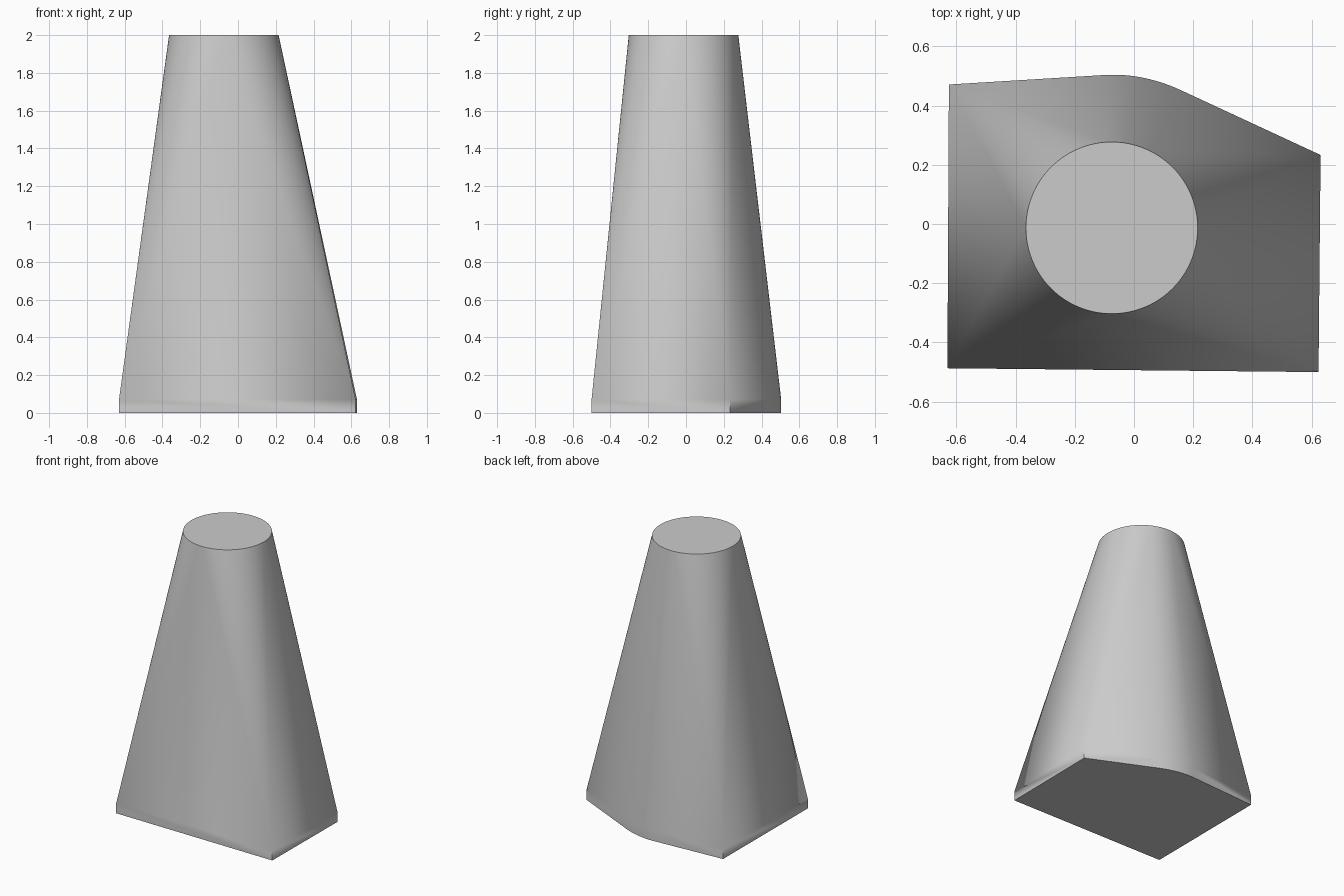
import bpy, bmesh
from math import cos, sin, tau, radians
from mathutils import Vector

cube = bpy.data.objects.get("Cube")
if cube:
    bpy.data.objects.remove(cube)

BASE_HEIGHT, TOP = 0.07, 2.0
CENTRE, RADIUS, SIDES = Vector((-0.075, -0.013)), 0.29, 96


def rounded_corner(start, corner, end, steps=14):
    """Points on a smooth bend that replaces one corner."""
    a, b, c = Vector(start), Vector(corner), Vector(end)
    ts = [i / steps for i in range(steps + 1)]
    return [a * (1 - t) ** 2 + b * 2 * t * (1 - t) + c * t * t for t in ts]


# Base outline: four sharp corners and one rounded bend at the back
outline = [(-0.63, -0.487), (0.623, -0.5), (0.63, 0.233)]
outline += rounded_corner((0.16, 0.451), (0.03, 0.511), (-0.10, 0.503))
outline += [(-0.625, 0.471)]

# Tapered body: a shallow base slab blended into a round top
bm = bmesh.new()
for z in (0, BASE_HEIGHT):
    for x, y in outline:
        bm.verts.new((x, y, z))
for i in range(SIDES):
    a = tau * i / SIDES
    bm.verts.new((CENTRE.x + RADIUS * cos(a), CENTRE.y + RADIUS * sin(a), TOP))
bmesh.ops.convex_hull(bm, input=bm.verts[:])

# Merge the flat top, bottom and walls into single faces
bmesh.ops.dissolve_limit(bm, angle_limit=radians(0.1), verts=bm.verts[:], edges=bm.edges[:])
bmesh.ops.recalc_face_normals(bm, faces=bm.faces[:])

mesh = bpy.data.meshes.new("tapered_body")
bm.to_mesh(mesh)
bm.free()
body = bpy.data.objects.new("tapered_body", mesh)
bpy.context.collection.objects.link(body)

# Plain grey material
grey = bpy.data.materials.new("plain_grey")
grey.use_nodes = True
colour = (0.6, 0.6, 0.6, 1)
grey.diffuse_color = colour
grey.node_tree.nodes["Principled BSDF"].inputs["Base Color"].default_value = colour
mesh.materials.append(grey)

# Smooth blend with crisp rims
bpy.ops.object.select_all(action="DESELECT")
body.select_set(True)
bpy.context.view_layer.objects.active = body
bpy.ops.object.shade_smooth_by_angle(angle=radians(30))
